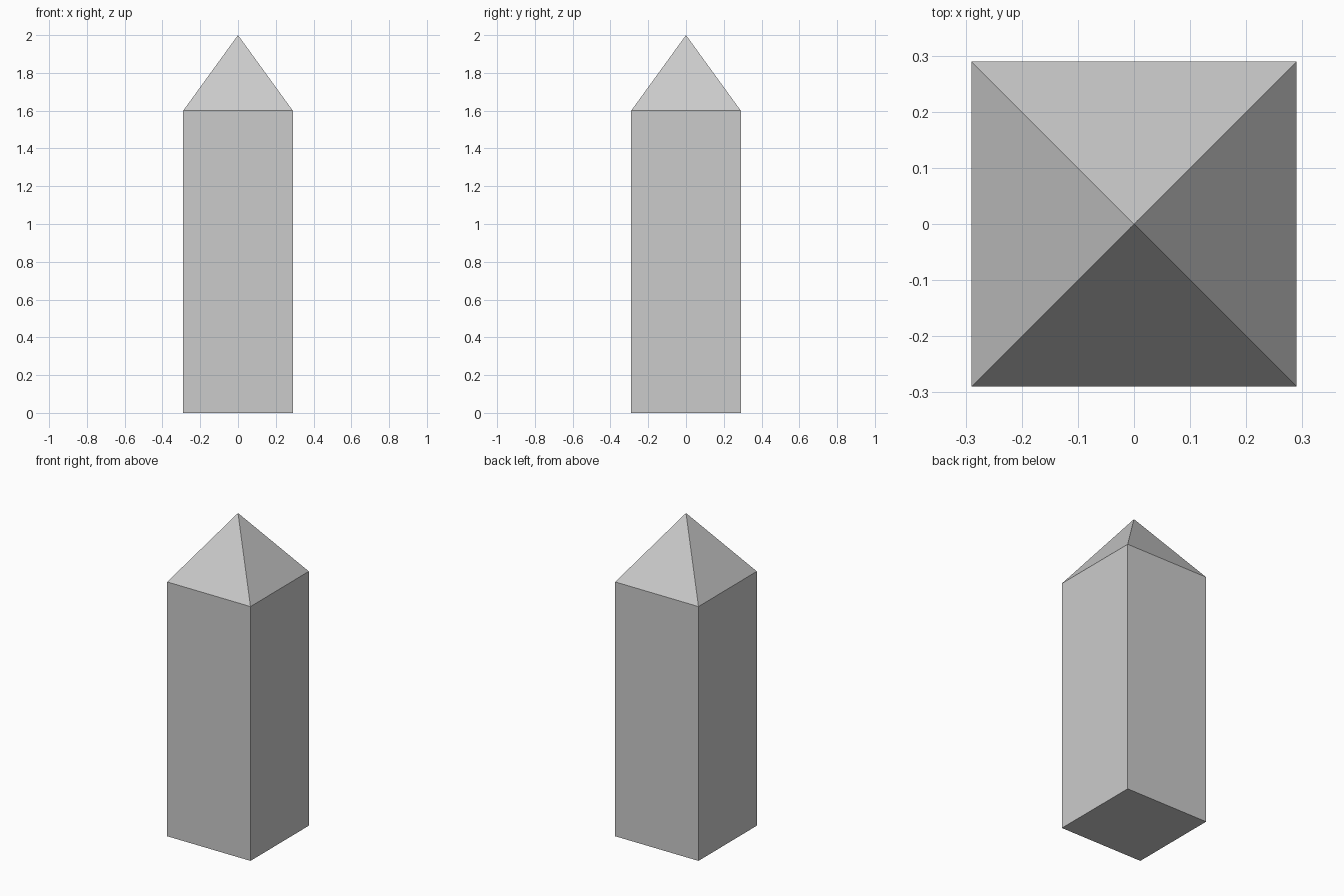
import bpy, bmesh
from mathutils import Matrix

if "Cube" in bpy.data.objects:
    bpy.data.objects.remove(bpy.data.objects["Cube"])

HALF_WIDTH = 0.29
SHOULDER_Z = 1.6
TIP_Z = 2.0

bm = bmesh.new()

# Square shaft standing on the ground
size = Matrix.Diagonal((2 * HALF_WIDTH, 2 * HALF_WIDTH, SHOULDER_Z, 1))
bmesh.ops.create_cube(bm, size=1, matrix=Matrix.Translation((0, 0, SHOULDER_Z / 2)) @ size)

# Pyramid cap: poke the top face and raise its centre to the tip
bm.normal_update()
top = max(bm.faces, key=lambda f: f.calc_center_median().z)
tip = bmesh.ops.poke(bm, faces=[top])["verts"][0]
tip.co = (0, 0, TIP_Z)

bmesh.ops.recalc_face_normals(bm, faces=bm.faces)
mesh = bpy.data.meshes.new("pointed_pillar")
bm.to_mesh(mesh)
bm.free()
pillar = bpy.data.objects.new("pointed_pillar", mesh)
bpy.context.collection.objects.link(pillar)
